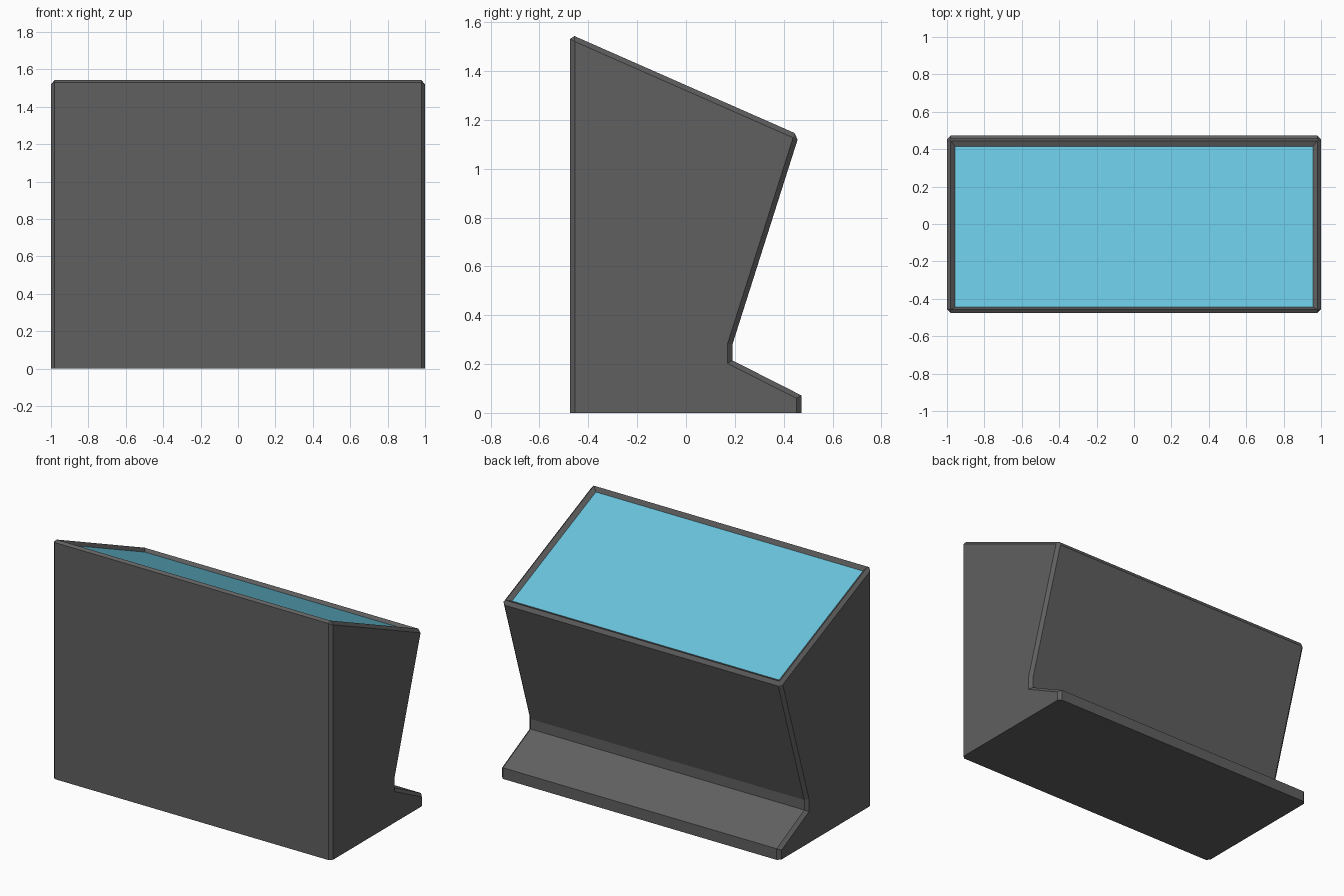
import bpy
import bmesh
from mathutils import Vector

cube = bpy.data.objects.get("Cube")
if cube:
    bpy.data.objects.remove(cube, do_unlink=True)


def make_material(name, color):
    mat = bpy.data.materials.new(name)
    mat.use_nodes = True
    mat.diffuse_color = color
    mat.node_tree.nodes["Principled BSDF"].inputs["Base Color"].default_value = color
    return mat


casing = make_material("dark grey casing", (0.117, 0.117, 0.117, 1))
glass = make_material("light blue screen", (0.138, 0.54, 0.716, 1))

# Side profile (y, z): front wall, sloped top, leaning back, notch and foot
HALF_WIDTH = 1.0
CHAMFER = 0.02
profile = [(-0.475, 0), (-0.475, 1.551), (0.463, 1.138), (0.19, 0.28),
           (0.19, 0.215), (0.472, 0.072), (0.472, 0)]

bm = bmesh.new()
side = bm.faces.new([bm.verts.new((-HALF_WIDTH, y, z)) for y, z in profile])
ext = bmesh.ops.extrude_face_region(bm, geom=[side])
new_verts = [g for g in ext["geom"] if isinstance(g, bmesh.types.BMVert)]
bmesh.ops.translate(bm, verts=new_verts, vec=(2 * HALF_WIDTH, 0, 0))
bmesh.ops.recalc_face_normals(bm, faces=bm.faces)


# Chamfer both side outlines above the base, and the two long edges of the top
def is_chamfered(edge):
    a, b = (v.co for v in edge.verts)
    if abs(a.x - b.x) < 0.001:
        return min(a.z, b.z) > 1
    return False


def is_side_outline(edge):
    a, b = (v.co for v in edge.verts)
    return abs(a.x - b.x) < 0.001 and max(a.z, b.z) > 0.001


def is_top_long_edge(edge):
    a, b = (v.co for v in edge.verts)
    return abs(a.x - b.x) > 1 and min(a.z, b.z) > 1


edges = [e for e in bm.edges if is_side_outline(e) or is_top_long_edge(e)]
bmesh.ops.bevel(bm, geom=edges, offset=CHAMFER, offset_type='OFFSET',
                segments=1, profile=0.5, affect='EDGES', clamp_overlap=False)

# Sunken screen with sloped walls in the top face
bm.normal_update()
up = Vector((0, 0.403, 0.915))
top = max((f for f in bm.faces if f.normal.dot(up) > 0.99 and f.calc_center_median().z > 1),
          key=lambda f: f.calc_area())
bmesh.ops.inset_individual(bm, faces=[top], thickness=0.034, depth=-0.022)
top.material_index = 1

mesh = bpy.data.meshes.new("kiosk_body")
bm.to_mesh(mesh)
bm.free()
mesh.materials.append(casing)
mesh.materials.append(glass)
body = bpy.data.objects.new("kiosk_body", mesh)
bpy.context.collection.objects.link(body)
